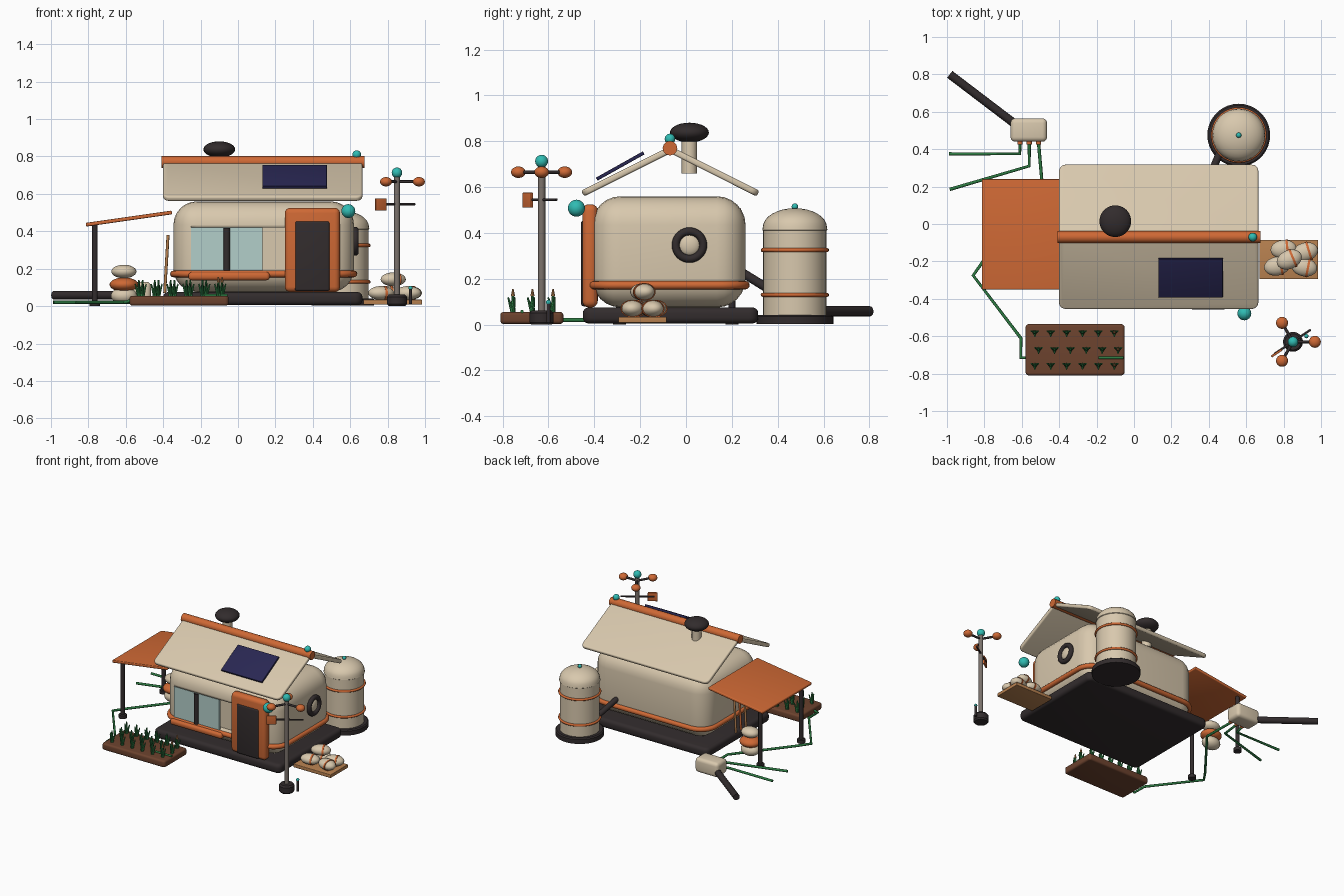
import bpy, bmesh, math
from mathutils import Vector, Matrix, Euler

cube = bpy.data.objects.get("Cube")
if cube:
    bpy.data.objects.remove(cube, do_unlink=True)


def material(name, *rgb):
    m = bpy.data.materials.new(name)
    m.use_nodes = True
    m.diffuse_color = (*rgb, 1)
    m.node_tree.nodes["Principled BSDF"].inputs["Base Color"].default_value = (*rgb, 1)
    return m


CREAM = material("cream", .69, .58, .42)
ORANGE = material("orange", .62, .14, .035)
DARK = material("charcoal", .032, .025, .026)
TEAL = material("teal", .03, .5, .45)
GLASS = material("pale glass", .45, .62, .59)
NAVY = material("navy", .022, .02, .085)
GREEN = material("green", .026, .2, .055)
SOIL = material("soil brown", .15, .055, .027)
WOOD = material("wood", .48, .22, .08)
STEEL = material("steel", .2, .17, .15)


def finish(name, bm, mat, loc=(0, 0, 0), rot=(0, 0, 0)):
    """Smooth shading with sharp edges kept, then link as an object."""
    bmesh.ops.recalc_face_normals(bm, faces=bm.faces)
    for f in bm.faces:
        f.smooth = True
    for e in bm.edges:
        e.smooth = len(e.link_faces) == 2 and e.calc_face_angle() < 0.6
    me = bpy.data.meshes.new(name)
    bm.to_mesh(me)
    bm.free()
    me.materials.append(mat)
    ob = bpy.data.objects.new(name, me)
    ob.location, ob.rotation_euler = loc, rot
    bpy.context.collection.objects.link(ob)
    return ob


def slab(name, loc, size, mat, bevel=0, rot=(0, 0, 0), corner=0):
    bm = bmesh.new()
    bmesh.ops.create_cube(bm, size=1)
    bmesh.ops.scale(bm, vec=size, verts=bm.verts)
    if corner:
        upright = [e for e in bm.edges if abs(e.verts[0].co.z - e.verts[1].co.z) > 1e-4]
        bmesh.ops.bevel(bm, geom=upright, offset=corner, segments=5, profile=.5, affect='EDGES')
    if bevel:
        bmesh.ops.bevel(bm, geom=[e for e in bm.edges if e.calc_face_angle() > .6],
                        offset=bevel, segments=6 if bevel > .05 else 4, profile=.5, affect='EDGES')
    return finish(name, bm, mat, loc, rot)


def box(name, x, y, z, mat, bevel=0, corner=0):
    """Box given by its extents on each axis."""
    return slab(name, [sum(a) / 2 for a in (x, y, z)], [a[1] - a[0] for a in (x, y, z)], mat, bevel, corner=corner)


def ball(name, loc, r, mat, rot=(0, 0, 0)):
    bm = bmesh.new()
    bmesh.ops.create_uvsphere(bm, u_segments=24, v_segments=14, radius=1)
    bmesh.ops.scale(bm, vec=r if isinstance(r, tuple) else (r, r, r), verts=bm.verts)
    return finish(name, bm, mat, loc, rot)


def lathe(name, profile, loc, mat, rot=(0, 0, 0)):
    bm = bmesh.new()
    vs = [bm.verts.new((r, 0, z)) for r, z in profile]
    es = [bm.edges.new(p) for p in zip(vs, vs[1:])]
    bmesh.ops.spin(bm, geom=vs + es, axis=(0, 0, 1), cent=(0, 0, 0), steps=36, angle=math.tau)
    bmesh.ops.remove_doubles(bm, verts=bm.verts, dist=1e-4)
    return finish(name, bm, mat, loc, rot)


def tube(name, points, r, mat, loop=False):
    cu = bpy.data.curves.new(name, 'CURVE')
    cu.dimensions = '3D'
    cu.bevel_depth, cu.bevel_resolution, cu.use_fill_caps = r, 4, True
    sp = cu.splines.new('POLY')
    sp.points.add(len(points) - 1)
    for p, co in zip(sp.points, points):
        p.co = (*co, 1)
    sp.use_cyclic_u, sp.use_smooth = loop, True
    cu.materials.append(mat)
    ob = bpy.data.objects.new(name, cu)
    bpy.context.collection.objects.link(ob)
    return ob


def ring(name, loc, R, r, mat, rot=(0, 0, 0)):
    pts = [(R * math.cos(i * math.tau / 36), R * math.sin(i * math.tau / 36), 0) for i in range(36)]
    ob = tube(name, pts, r, mat, True)
    ob.location, ob.rotation_euler = loc, rot


# House body with a recessed front opening
box("base_slab", (-.4, .665), (-.45, .315), (.005, .075), DARK, .025, .04)
body = box("house_body", (-.345, .62), (-.41, .26), (.075, .56), CREAM, .125)
cutter = box("opening_cutter", (-.25, .3), (-.5, -.365), (.19, .42), CREAM)
cutter.hide_render = cutter.hide_viewport = True
cut = body.modifiers.new("opening", 'BOOLEAN')
cut.object, cut.operation = cutter, 'DIFFERENCE'

# Trim band that follows the rounded walls
band = []
for k, (cx, cy) in enumerate([(.5, .14), (-.225, .14), (-.225, -.29), (.5, -.29)]):
    for i in range(9):
        a = (k + i / 8) * math.pi / 2
        band.append((cx + .12 * math.cos(a), cy + .12 * math.sin(a), .172))
tube("trim_band", band, .018, ORANGE, True)

# Window, sill and door
box("window_glass", (-.25, .13), (-.412, -.395), (.19, .42), GLASS)
tube("window_mullion", [(-.06, -.412, .19), (-.06, -.412, .418)], .018, DARK)
box("window_sill", (-.265, .17), (-.445, -.395), (.138, .182), ORANGE, .018)
box("door_frame", (.25, .545), (-.452, -.385), (.075, .525), ORANGE, .028)
box("door_panel", (.305, .49), (-.458, -.42), (.08, .455), DARK, .012)
ball("door_lamp", (.59, -.478, .508), .037, TEAL)

# Porthole
side = (0, math.pi / 2, 0)
ring("porthole_rim", (.628, .015, .347), .06, .017, DARK, side)
ball("porthole_dome", (.62, .015, .347), (.022, .047, .047), CREAM)

# Roof, ridge, panel and chimney
for name, s, y in (("front", 1, -.259), ("back", -1, .122)):
    slab(f"roof_{name}", (.132, y, .668), (1.065, .43, .028), CREAM, .01, (s * .464, 0, 0), .035)
tube("roof_ridge", [(-.41, -.07, .77), (.675, -.07, .77)], .032, ORANGE)
ball("ridge_lamp", (.635, -.07, .81), .023, TEAL)
slab("solar_panel", (.303, -.287, .692), (.345, .235, .015), NAVY, .003, (.51, 0, 0))
tube("chimney_pipe", [(-.1, .015, .66), (-.1, .015, .82)], .034, CREAM)
ball("chimney_cap", (-.1, .015, .838), (.085, .085, .043), DARK)

# Awning with its posts and leaning tools
slab("awning", (-.583, -.055, .468), (.465, .59, .02), ORANGE, .006, (0, -.142, 0))
for y in (-.29, .2):
    tube("awning_post", [(-.765, y, 0), (-.765, y, .435)], .015, DARK)
    lathe("post_foot", [(0, 0), (.028, 0), (.028, .025), (0, .03)], (-.765, y, 0), DARK)
for i, mat in enumerate((WOOD, ORANGE, WOOD)):
    y = -.16 + i * .06
    tube("leaning_tool", [(-.392, y, .07), (-.374, y, .38)], .008, mat)

# Stores under the awning
ball("stored_bag_low", (-.61, .1, .055), (.07, .055, .045), CREAM)
ball("stored_pot", (-.61, .1, .115), (.077, .07, .038), ORANGE)
ball("stored_bag_top", (-.61, .1, .185), (.067, .055, .036), CREAM)

# Pump box, drain pipe and hoses
box("pump_box", (-.66, -.465), (.44, .565), (.02, .13), CREAM, .025)
tube("drain_pipe", [(-.63, .53, .058), (-.985, .8, .058)], .023, DARK)
for x in (-.61, -.56, -.51):
    tube("hose_fitting", [(x, .45, .04), (x, .425, .04)], .014, ORANGE)
hoses = (
    [(-.61, .43, .035), (-.61, .375, .02), (-.99, .375, .02)],
    [(-.56, .43, .035), (-.56, .31, .02), (-.985, .185, .02)],
    [(-.51, .43, .035), (-.49, .2, .02), (-.8, -.19, .02), (-.86, -.275, .02),
     (-.605, -.61, .02), (-.605, -.715, .02), (-.57, -.715, .03)],
)
for path in hoses:
    tube("hose", path, .009, GREEN)
tube("bed_hose", [(-.19, -.715, .058), (-.055, -.715, .058)], .007, GREEN)

# Garden bed with rows of leafy plants
box("garden_bed", (-.58, -.05), (-.81, -.535), (.003, .055), SOIL, .014, .02)
leaves, tips = bmesh.new(), bmesh.new()


def spike(bm, loc, r, h, lean, turn):
    m = (Matrix.Translation(loc) @ Euler((0, lean, turn)).to_matrix().to_4x4()
         @ Matrix.Translation((0, 0, h / 2)))
    bmesh.ops.create_cone(bm, cap_ends=True, segments=8, radius1=r, radius2=r * .35, depth=h, matrix=m)


for row, y in enumerate((-.58, -.67, -.755)):
    for col in range(6):
        p = Vector((-.53 + col * .085 + (.02 if row == 1 else 0), y, .05))
        spike(leaves, p, .012, .09, 0, 0)
        for turn in (.4, 2.75, 4.7):
            spike(leaves, p, .01, .072, .3, turn)
        if col == 5:
            spike(tips, p + Vector((0, 0, .075)), .009, .03, 0, 0)
finish("plants", leaves, GREEN)
finish("plant_tips", tips, WOOD)

# Water tank
T = Vector((.56, .475, 0))
lathe("tank_base", [(0, .002), (.168, .002), (.168, .035), (.16, .042), (0, .042)], T, DARK)
dome = [(.14 * math.cos(i * math.pi / 16), .425 + .083 * math.sin(i * math.pi / 16)) for i in range(9)]
lathe("tank_body", [(0, .04), (.138, .04), (.138, .41), (.142, .413)] + dome, T, CREAM)
for z in (.13, .325):
    ring("tank_hoop", T + Vector((0, 0, z)), .14, .009, ORANGE)
ball("tank_knob", T + Vector((0, 0, .515)), .014, TEAL)
tube("tank_pipe", [(.4, .24, .23), (.47, .41, .125)], .02, DARK)

# Weather mast
M = Vector((.85, -.63, 0))
lathe("mast_base", [(0, 0), (.045, 0), (.053, .01), (.053, .05), (.043, .062), (0, .062)], M, DARK)
tube("mast_pole", [M + Vector((0, 0, .05)), M + Vector((0, 0, .69))], .016, STEEL)
ball("mast_lamp", M + Vector((0, 0, .713)), .028, TEAL)
hub = M + Vector((0, 0, .665))
for k in range(3):
    a = k * math.tau / 3
    cup = hub + .117 * Vector((math.cos(a), math.sin(a), 0))
    tube("wind_arm", [hub, cup], .008, DARK)
    ball("wind_cup", cup, (.032, .032, .025), ORANGE)
tube("vane_rod", [(.75, -.695, .545), (.945, -.565, .545)], .006, DARK)
slab("vane_plate", (.763, -.69, .543), (.068, .012, .065), ORANGE, .003, (0, 0, .588))
tube("ground_sensor", [(.922, -.6, .01), (.922, -.6, .09)], .009, DARK)
ball("sensor_lamp", (.922, -.6, .097), .011, TEAL)

# Pallet of tied sacks
box("pallet", (.67, .985), (-.295, -.085), (.008, .034), WOOD, .004)
sacks = ((.8, -.135, .07, .1), (.765, -.225, .07, .2), (.91, -.23, .07, -.2), (.915, -.15, .07, .3), (.83, -.19, .143, .4))
for x, y, z, turn in sacks:
    ball("sack", (x, y, z), (.07, .05, .037), CREAM, (0, 0, turn))
    lathe("sack_tie", [(.94, -.1), (1.03, -.1), (1.03, .1), (.94, .1), (.94, -.1)], (x + .02, y + .02 * math.sin(turn), z),
          ORANGE, (0, math.pi / 2, turn)).scale = (.037, .05, .06)
